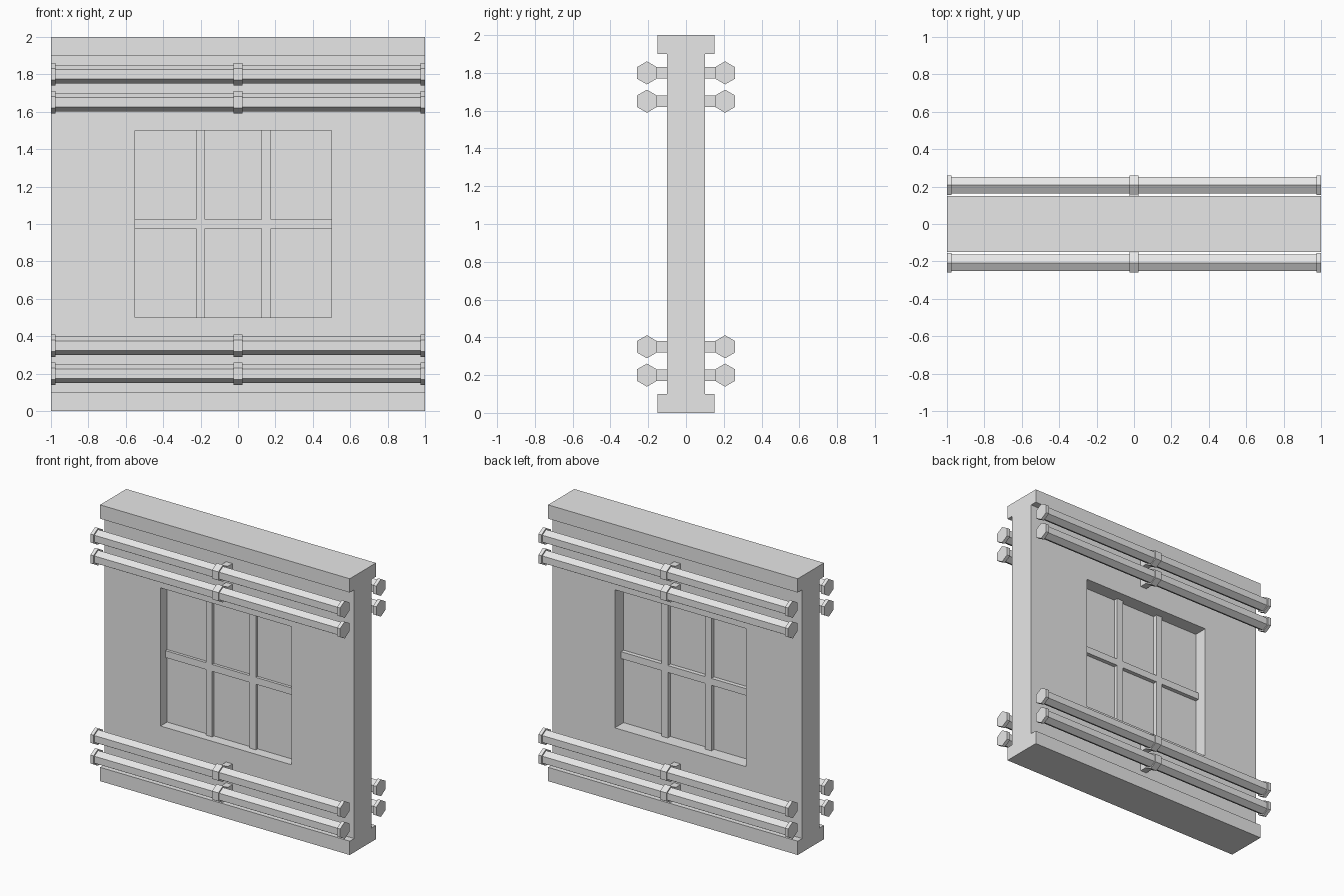
import bpy
import bmesh
from math import radians
from mathutils import Matrix

cube = bpy.data.objects.get("Cube")
if cube:
    bpy.data.objects.remove(cube, do_unlink=True)

GREY = (0.8, 0.8, 0.8, 1)
grey = bpy.data.materials.new("plain_grey")
grey.use_nodes = True
grey.diffuse_color = GREY
grey.node_tree.nodes["Principled BSDF"].inputs["Base Color"].default_value = GREY


def finish(name, bm):
    bmesh.ops.recalc_face_normals(bm, faces=bm.faces)
    mesh = bpy.data.meshes.new(name)
    bm.to_mesh(mesh)
    bm.free()
    mesh.materials.append(grey)
    bpy.context.collection.objects.link(bpy.data.objects.new(name, mesh))


def box(name, x, y, z):
    """Box from (low, high) pairs on each axis."""
    bm = bmesh.new()
    size = [b - a for a, b in (x, y, z)]
    mid = [(a + b) / 2 for a, b in (x, y, z)]
    bmesh.ops.create_cube(bm, size=1, matrix=Matrix.Translation(mid) @ Matrix.Diagonal((*size, 1)))
    finish(name, bm)


def hex_rod(name, x, y, z, radius):
    """Six-sided rod along x with corners at top and bottom."""
    bm = bmesh.new()
    place = Matrix.Translation((sum(x) / 2, y, z)) @ Matrix.Rotation(radians(90), 4, "Y")
    bmesh.ops.create_cone(bm, cap_ends=True, segments=6, radius1=radius, radius2=radius,
                          depth=x[1] - x[0], matrix=place @ Matrix.Rotation(radians(30), 4, "Z"))
    # Turn the section so that a corner points straight up
    if max(v.co.z for v in bm.verts) < z + radius * 0.95:
        bmesh.ops.rotate(bm, verts=bm.verts, cent=(0, y, z),
                         matrix=Matrix.Rotation(radians(30), 3, "X"))
    finish(name, bm)


def plates_with_holes(name, xs, zs, y, is_hole):
    """Slab built on a grid of cells, leaving out cells that are holes."""
    bm = bmesh.new()
    verts = {(i, k): bm.verts.new((x, y[0], z)) for i, x in enumerate(xs) for k, z in enumerate(zs)}
    for i in range(len(xs) - 1):
        for k in range(len(zs) - 1):
            if not is_hole(i, k):
                bm.faces.new([verts[c] for c in ((i, k), (i + 1, k), (i + 1, k + 1), (i, k + 1))])
    out = bmesh.ops.extrude_face_region(bm, geom=bm.faces[:])["geom"]
    moved = [g for g in out if isinstance(g, bmesh.types.BMVert)]
    bmesh.ops.translate(bm, verts=moved, vec=(0, y[1] - y[0], 0))
    bmesh.ops.dissolve_limit(bm, angle_limit=radians(1), verts=bm.verts, edges=bm.edges)
    finish(name, bm)


# Wall slab with the window opening, and thicker rails at top and bottom
LEFT, RIGHT, LOW, HIGH = -0.55, 0.5, 0.5, 1.5
plates_with_holes("wall", (-1, LEFT, RIGHT, 1), (0.1, LOW, HIGH, 1.9), (-0.1, 0.1),
                  lambda i, k: i == 1 and k == 1)
box("bottom_rail", (-1, 1), (-0.15, 0.15), (0, 0.1))
box("top_rail", (-1, 1), (-0.15, 0.15), (1.9, 2))

# Window pane and the bars that divide it
box("window_pane", (LEFT, RIGHT), (-0.025, 0), (LOW, HIGH))
plates_with_holes("window_bars", (LEFT, -0.225, -0.175, 0.125, 0.175, RIGHT),
                  (LOW, 0.975, 1.025, HIGH), (-0.045, 0.03),
                  lambda i, k: i % 2 == 0 and k != 1)

# Pipes on both faces, each with three collars and a middle bracket
for side, face in ((-1, "front"), (1, "back")):
    y = side * 0.207
    for n, z in enumerate((0.2, 0.35, 1.65, 1.8), 1):
        tag = f"{face}_{n}"
        hex_rod(f"pipe_{tag}", (-0.99, 0.99), y, z, 0.05)
        for part, x in (("right", (-1, -0.975)), ("middle", (-0.025, 0.025)), ("left", (0.975, 1))):
            hex_rod(f"{part}_collar_{tag}", x, y, z, 0.061)
        box(f"bracket_{tag}", (-0.025, 0.025), sorted((side * 0.1, side * 0.18)), (z - 0.03, z + 0.03))
